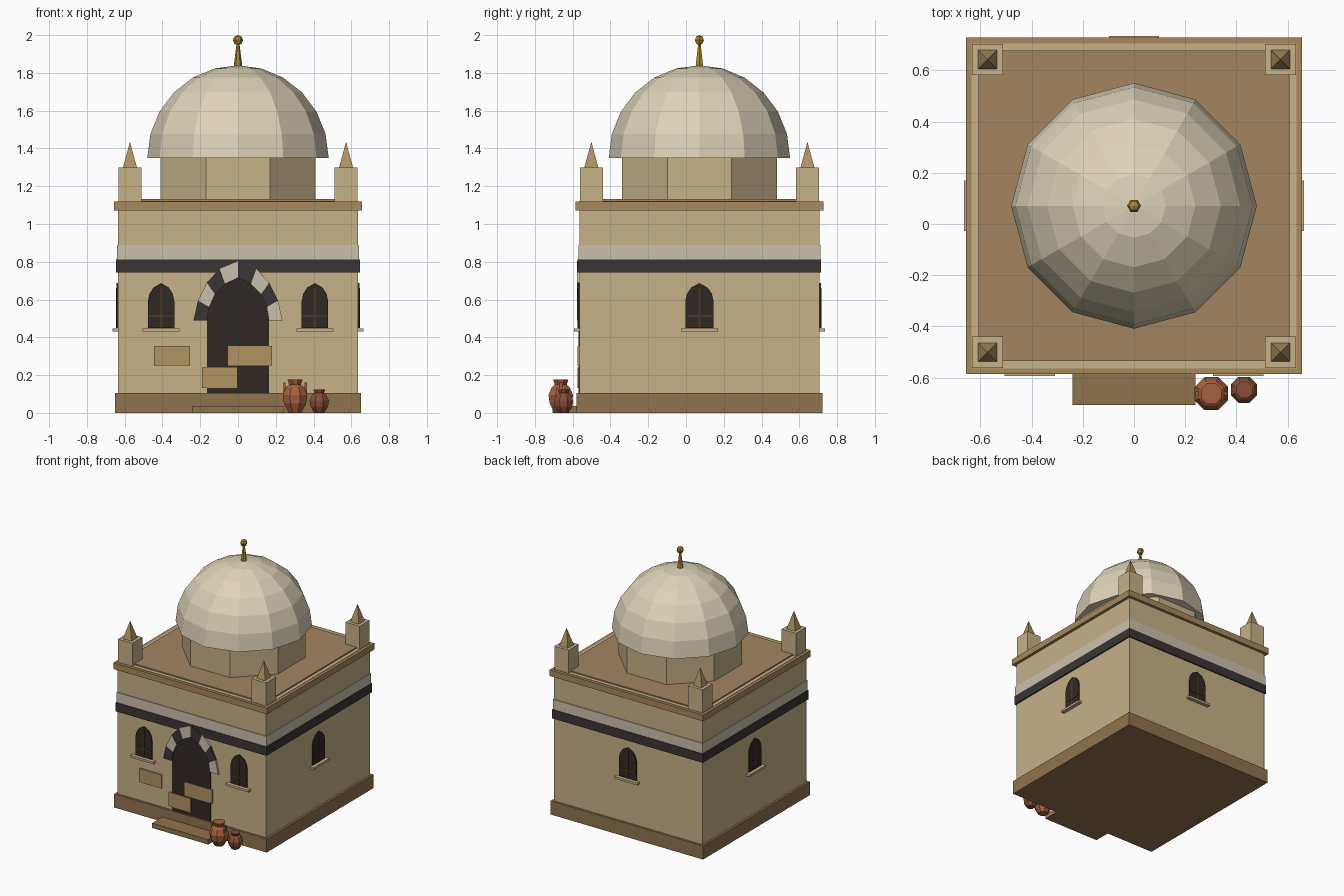
import bpy, bmesh, math
from mathutils import Matrix, Vector

if "Cube" in bpy.data.objects:
    bpy.data.objects.remove(bpy.data.objects["Cube"])

CY = 0.071          # centre of the building in y
H = 0.635           # half width of the walls


def mat(name, r, g, b):
    m = bpy.data.materials.new(name)
    lin = [((c / 255 + 0.055) / 1.055) ** 2.4 for c in (r, g, b)]
    m.diffuse_color = (*lin, 1)
    m.use_nodes = True
    m.node_tree.nodes["Principled BSDF"].inputs["Base Color"].default_value = m.diffuse_color
    return m


SAND = mat("sandstone", 198, 178, 136)
BROWN = mat("brown_stone", 144, 115, 78)
TRIM = mat("cornice_stone", 168, 136, 92)
ROOF = mat("roof_clay", 163, 133, 96)
PATCH = mat("patch_stone", 176, 146, 98)
PALE = mat("pale_stone", 203, 193, 172)
DOME = mat("dome_plaster", 222, 211, 184)
DARK = mat("dark_stone", 58, 53, 52)
VOID = mat("opening_dark", 48, 40, 35)
WOOD = mat("window_wood", 74, 54, 38)
GOLD = mat("gold", 176, 136, 50)
CLAY = mat("terracotta", 166, 96, 62)
CLAY2 = mat("dark_terracotta", 134, 78, 54)


def finish(name, bm, material):
    bmesh.ops.recalc_face_normals(bm, faces=bm.faces[:])
    me = bpy.data.meshes.new(name)
    bm.to_mesh(me)
    bm.free()
    me.materials.append(material)
    ob = bpy.data.objects.new(name, me)
    bpy.context.collection.objects.link(ob)
    return ob


def block(name, x, y, z0, z1, hx, hy, material):
    bm = bmesh.new()
    bmesh.ops.create_cube(bm, size=1, matrix=Matrix.Translation((x, y, (z0 + z1) / 2))
                          @ Matrix.Diagonal((2 * hx, 2 * hy, z1 - z0, 1)))
    return finish(name, bm, material)


def lathe(name, x, y, profile, sides, material, phase=0.0):
    """Flat-faced solid of revolution from (radius, z) points, capped."""
    bm = bmesh.new()
    rings = []
    for r, z in profile:
        if r == 0:
            rings.append([bm.verts.new((x, y, z))])
        else:
            rings.append([bm.verts.new((x + r * math.cos(phase + math.tau * i / sides),
                                        y + r * math.sin(phase + math.tau * i / sides), z))
                          for i in range(sides)])
    for a, b in zip(rings, rings[1:]):
        for i in range(sides):
            j = (i + 1) % sides
            vs = [a[i % len(a)], a[j % len(a)], b[j % len(b)], b[i % len(b)]]
            bm.faces.new(list(dict.fromkeys(vs)))
    for ring in (rings[0], rings[-1]):
        if len(ring) > 2:
            bm.faces.new(ring)
    return finish(name, bm, material)


def plate(name, pts, out, material, turn=0, inset=0.02):
    """Flat outline (u, z) mounted on a wall; turn = quarter turns from the front."""
    bm = bmesh.new()
    rot = Matrix.Translation((0, CY, 0)) @ Matrix.Rotation(turn * math.pi / 2, 4, 'Z')
    f = [bm.verts.new(rot @ Vector((u, -H - out, z))) for u, z in pts]
    b = [bm.verts.new(rot @ Vector((u, -H + inset, z))) for u, z in pts]
    bm.faces.new(f)
    bm.faces.new(b[::-1])
    for i in range(len(pts)):
        j = (i + 1) % len(pts)
        bm.faces.new((f[i], b[i], b[j], f[j]))
    return finish(name, bm, material)


def rect(u0, u1, z0, z1):
    return [(u0, z0), (u1, z0), (u1, z1), (u0, z1)]


# Main body, plinth, bands, cornice and roof
block("plinth", 0, CY, 0, 0.105, 0.652, 0.652, BROWN)
block("walls", 0, CY, 0.02, 1.123, H, H, SAND)
block("dark_band", 0, CY, 0.743, 0.812, 0.645, 0.645, DARK)
block("pale_band", 0, CY, 0.812, 0.89, 0.641, 0.641, PALE)
block("cornice", 0, CY, 1.072, 1.12, 0.657, 0.657, TRIM)
block("roof", 0, CY, 1.10, 1.132, 0.607, 0.607, ROOF)
block("door_step", 0, -0.635, 0, 0.037, 0.24, 0.072, BROWN)

# Corner pinnacles
for sx in (-1, 1):
    for sy in (-1, 1):
        px, py = sx * 0.572, CY + sy * 0.572
        block("pinnacle_post", px, py, 1.11, 1.30, 0.061, 0.061, SAND)
        lathe("pinnacle_tip", px, py, [(0.052, 1.30), (0, 1.435)], 4, PATCH, math.pi / 4)

# Octagonal drum, twelve-sided dome and finial
lathe("drum", 0, CY, [(0.444, 1.12), (0.444, 1.36)], 8, SAND, math.pi / 8)
dome = [(0.48 * math.cos(math.radians(a)), 1.35 + 0.49 * math.sin(math.radians(a)))
        for a in range(0, 90, 15)] + [(0, 1.84)]
lathe("dome", 0, CY, dome, 12, DOME)
lathe("finial_spike", 0, CY, [(0.024, 1.825), (0.007, 1.96)], 6, GOLD)
ball = [(0, 1.946)] + [(0.027 * math.sin(math.radians(a)), 1.973 - 0.027 * math.cos(math.radians(a)))
                       for a in (45, 90, 135)] + [(0, 2.0)]
lathe("finial_ball", 0, CY, ball, 6, GOLD)

# Windows: two at the front, one on each other side
arch_half = [(0.07, 0.45), (0.07, 0.59), (0.062, 0.63), (0.04, 0.664)]
for turn, u in ((0, -0.407), (0, 0.407), (1, 0), (2, 0), (3, 0)):
    w = 1.0 if turn == 0 else 1.07
    pts = [(u + a * w, z) for a, z in arch_half] + [(u, 0.687)] \
        + [(u - a * w, z) for a, z in reversed(arch_half)]
    plate("window_opening", pts, 0.008, VOID, turn)
    plate("window_mullion", rect(u - 0.006, u + 0.006, 0.45, 0.66), 0.011, WOOD, turn)
    plate("window_crossbar", rect(u - 0.066, u + 0.066, 0.507, 0.519), 0.011, WOOD, turn)
    plate("window_sill", rect(u - 0.098, u + 0.098, 0.43, 0.447), 0.029, SAND, turn)

# Doorway with alternating arch stones
outer = [(0.235, 0.49), (0.212, 0.595), (0.165, 0.69), (0.097, 0.762), (0, 0.803)]
inner = [(0.164, 0.49), (0.152, 0.56), (0.122, 0.627), (0.068, 0.683), (0, 0.715)]
door = [(0.164, 0.10)] + inner + [(-u, z) for u, z in reversed(inner[:-1])] + [(-0.164, 0.10)]
plate("doorway", door, 0.006, VOID)
for side in (-1, 1):
    for i in range(4):
        quad = [outer[i], outer[i + 1], inner[i + 1], inner[i]]
        dark = (i % 2 == 0) == (side < 0)
        plate("arch_stone", [(side * u, z) for u, z in quad], 0.014, DARK if dark else PALE)

# Raised patch stones on the front
for u0, u1, z0, z1 in ((-0.444, -0.254, 0.25, 0.355), (-0.053, 0.18, 0.25, 0.355),
                       (-0.19, -0.005, 0.133, 0.24)):
    plate("patch_stone", rect(u0, u1, z0, z1), 0.011, PATCH)

# Clay jars beside the door
jar = [(0.036, 0), (0.064, 0.05), (0.07, 0.095), (0.052, 0.135), (0.034, 0.15), (0.044, 0.178)]
lathe("large_jar", 0.302, -0.663, jar, 8, CLAY, math.pi / 8)
lathe("small_jar", 0.43, -0.648, [(r * 0.79, z * 0.7) for r, z in jar], 8, CLAY2, math.pi / 8)
for s in (-1, 1):
    block("jar_handle", 0.302 + s * 0.056, -0.663, 0.105, 0.16, 0.006, 0.008, CLAY)
